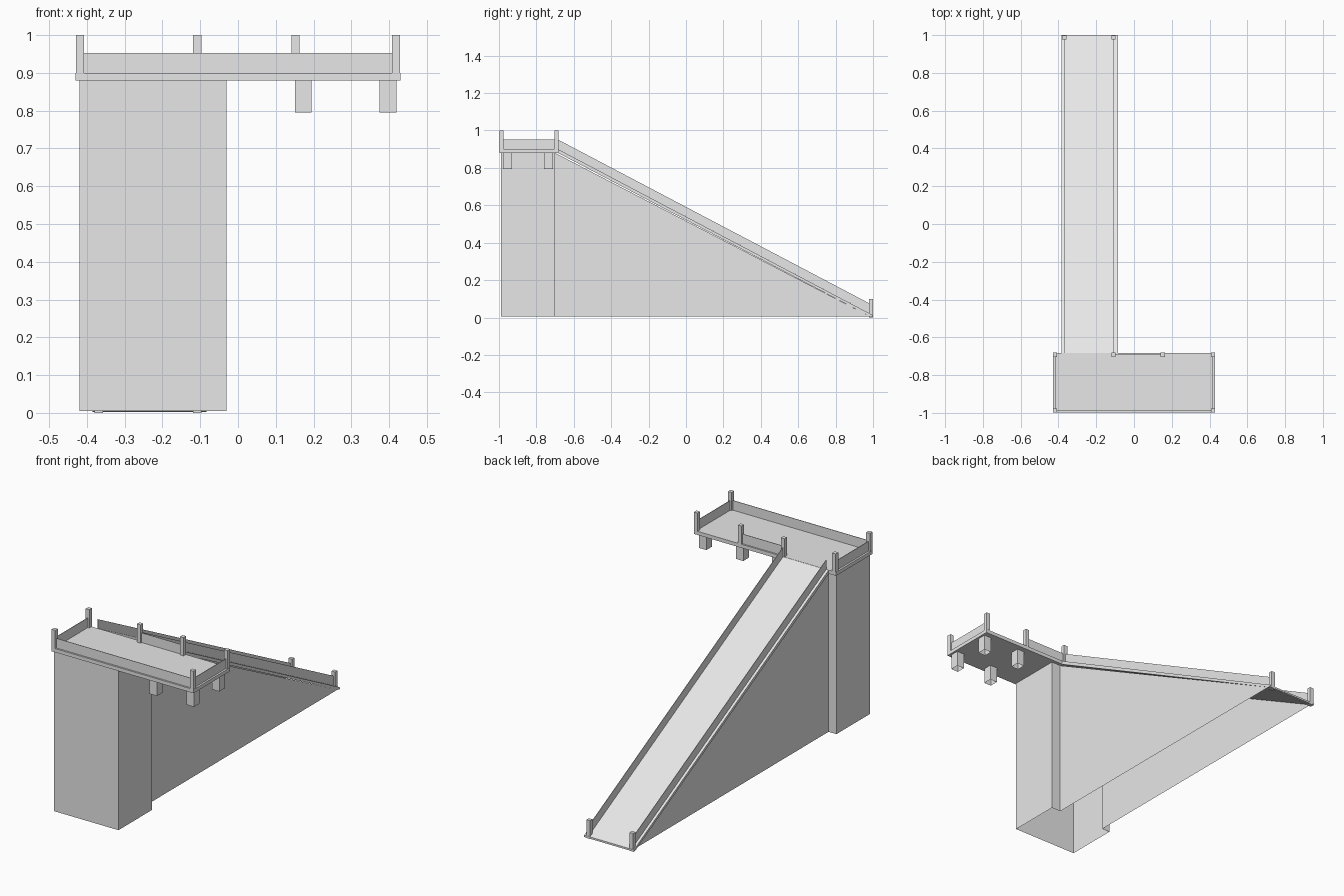
import bpy, bmesh

cube = bpy.data.objects.get("Cube")
if cube:
    bpy.data.objects.remove(cube, do_unlink=True)

grey = bpy.data.materials.new("light_grey")
grey.use_nodes = True
colour = (0.8, 0.8, 0.8, 1)
grey.diffuse_color = colour
grey.node_tree.nodes["Principled BSDF"].inputs["Base Color"].default_value = colour


def finish(name, bm):
    mesh = bpy.data.meshes.new(name)
    bm.to_mesh(mesh)
    bm.free()
    mesh.materials.append(grey)
    obj = bpy.data.objects.new(name, mesh)
    bpy.context.collection.objects.link(obj)
    return obj


def box(name, x, y, z, open_bottom=False):
    bm = bmesh.new()
    bmesh.ops.create_cube(bm, size=1)
    if open_bottom:
        low = [f for f in bm.faces if f.normal.z < -0.5]
        bmesh.ops.delete(bm, geom=low, context='FACES_ONLY')
    for v in bm.verts:
        for i, (a, b) in enumerate((x, y, z)):
            v.co[i] = a if v.co[i] < 0 else b
    return finish(name, bm)


def prism(name, profile, x0, x1):
    """Extrude a (y, z) profile along x."""
    bm = bmesh.new()
    face = bm.faces.new([bm.verts.new((x0, y, z)) for y, z in profile])
    new = bmesh.ops.extrude_face_region(bm, geom=[face])["geom"]
    for v in new:
        if isinstance(v, bmesh.types.BMVert):
            v.co.x = x1
    bmesh.ops.recalc_face_normals(bm, faces=bm.faces)
    return finish(name, bm)


def sheet(name, outlines):
    bm = bmesh.new()
    for pts in outlines:
        bm.faces.new([bm.verts.new(p) for p in pts])
    bmesh.ops.remove_doubles(bm, verts=bm.verts, dist=0.0005)
    bmesh.ops.recalc_face_normals(bm, faces=bm.faces)
    return finish(name, bm)


FLOOR, DECK = 0.88, 0.9
FRONT, BACK = -0.987, -0.692      # post rows
SIDE, POST, T = 0.418, 0.011, 0.0015
RAIL = (DECK, 0.953)

# Deck
box("deck", (-0.43, 0.43), (-0.998, -0.682), (FLOOR, DECK))


# Hollow tower and ramp side walls, open underneath
def wall(x0, y0, x1, y1, base=0.005):
    return [(x0, y0, base), (x1, y1, base), (x1, y1, FLOOR), (x0, y0, FLOOR)]


L, R, F, B = -0.42, -0.03, -0.99, -0.7
WL, WR, TIP = -0.372, -0.086, 0.985
sides = [[(x, B, 0.005), (x, TIP, 0.005), (x, B, FLOOR)] for x in (WL, WR)]
sheet("tower_and_ramp_walls", [
    wall(L, B, L, F), wall(L, F, R, F), wall(R, F, R, B),
    wall(R, B, WR, B), wall(WL, B, L, B)] + sides)

# Ramp surface
TOP_Y, END_Y, END_Z = -0.684, 1.0, 0.012
prism("ramp", [(TOP_Y, DECK), (END_Y, END_Z), (END_Y, 0.002),
               (0.985, 0.005), (TOP_Y, FLOOR)], -0.385, -0.084)

# Ramp rails and end posts
for label, x in (("right", -0.369), ("left", -0.108)):
    prism("ramp_rail_" + label,
          [(TOP_Y, DECK), (0.985, 0.02), (0.985, 0.073), (TOP_Y, 0.951)],
          x - T, x + T)
    box("ramp_post_" + label, (x - POST, x + POST), (0.978, 0.999), (0, 0.1))

# Deck posts
spots = [(x, y) for x in (-SIDE, SIDE) for y in (FRONT, BACK)]
spots += [(-0.108, BACK), (0.152, BACK)]
for i, (x, y) in enumerate(spots):
    box(f"deck_post_{i}", (x - POST, x + POST), (y - POST, y + POST), (DECK, 1.0))

# Deck rail panels
box("front_rail", (-SIDE, SIDE), (FRONT - T, FRONT + T), RAIL)
box("back_rail", (-0.108, 0.152), (BACK - T, BACK + T), RAIL)
for label, x in (("right", -SIDE), ("left", SIDE)):
    box("side_rail_" + label, (x - T, x + T), (FRONT, BACK), RAIL)

# Short stubs under the free end of the deck
for i, x in enumerate((0.173, 0.397)):
    for j, y in enumerate((-0.955, -0.735)):
        box(f"deck_stub_{i}_{j}", (x - 0.022, x + 0.022), (y - 0.024, y + 0.024),
            (0.795, FLOOR), open_bottom=True)
